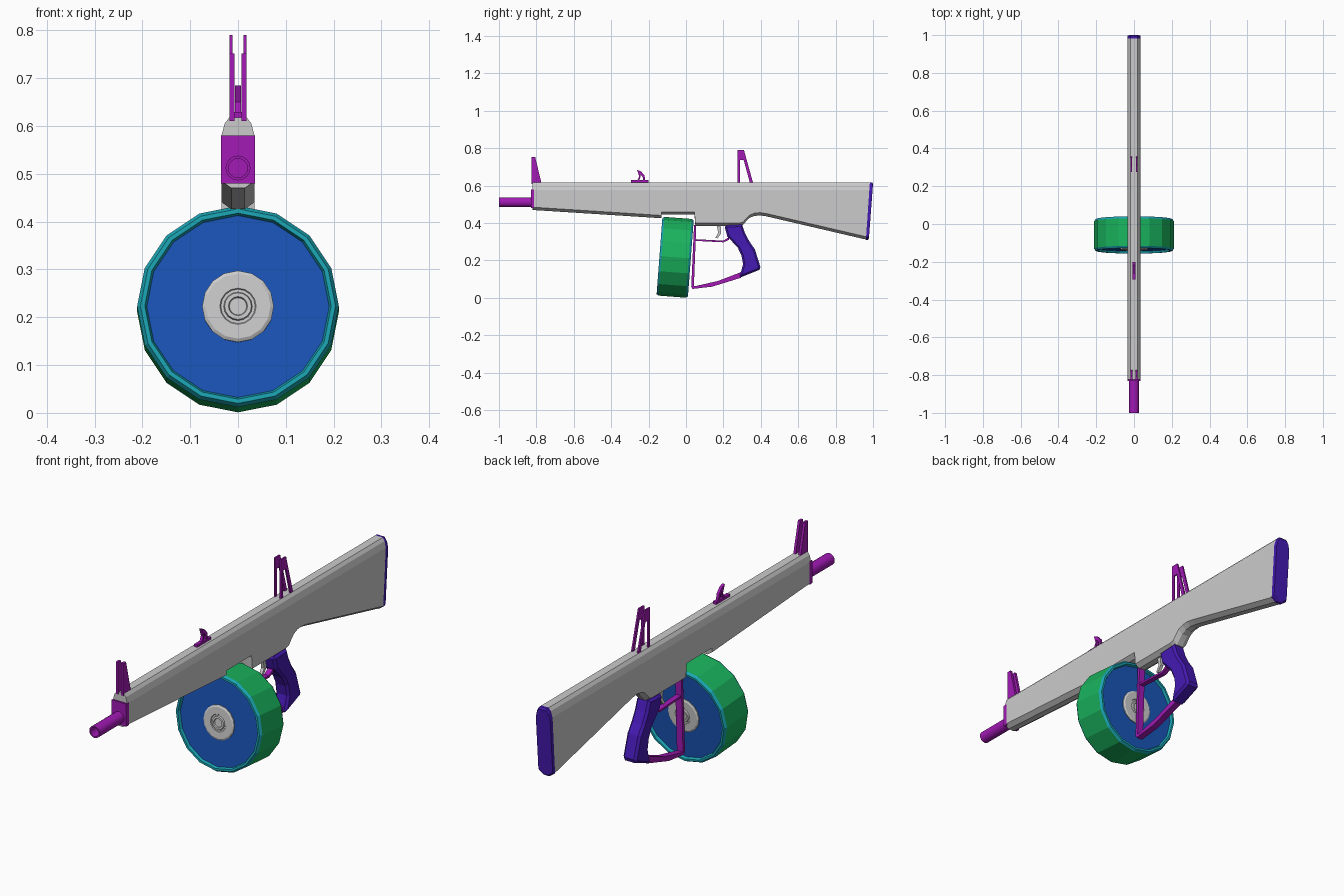
import bpy, bmesh, math

if "Cube" in bpy.data.objects:
    bpy.data.objects.remove(bpy.data.objects["Cube"])

COLORS = {"purple": (.36, .01, .46, 1), "green": (.01, .45, .11, 1), "teal": (.01, .37, .45, 1),
          "blue": (.01, .09, .48, 1), "indigo": (.06, .01, .45, 1)}
MATS = {}
for cname, col in COLORS.items():
    MATS[cname] = bpy.data.materials.new(cname)
    MATS[cname].diffuse_color = col


def finish(name, bm, color=None):
    bmesh.ops.remove_doubles(bm, verts=bm.verts, dist=1e-5)
    bmesh.ops.recalc_face_normals(bm, faces=bm.faces)
    me = bpy.data.meshes.new(name)
    bm.to_mesh(me)
    bm.free()
    ob = bpy.data.objects.new(name, me)
    bpy.context.collection.objects.link(ob)
    if color:
        me.materials.append(MATS[color])
    return ob


def loft(name, rings, color=None, closed=False):
    """Skin rings of points; capped ends, or closed into a loop."""
    bm = bmesh.new()
    vs = [[bm.verts.new(p) for p in r] for r in rings]
    n = len(vs[0])
    for a, b in zip(vs, vs[1:] + (vs[:1] if closed else [])):
        for i in range(n):
            bm.faces.new((a[i], a[(i + 1) % n], b[(i + 1) % n], b[i]))
    if not closed:
        bm.faces.new(vs[0])
        bm.faces.new(vs[-1])
    return finish(name, bm, color)


def prism(name, poly, x0, x1, color=None, bevel=0):
    """Side outline of (y, z) points pulled across x."""
    ob = loft(name, [[(x, y, z) for y, z in poly] for x in (x0, x1)], color)
    if bevel:
        m = ob.modifiers.new("bevel", "BEVEL")
        m.width, m.segments = bevel, 2
        m.limit_method, m.angle_limit = "ANGLE", math.radians(65)
    return ob


def lathe(name, prof, color=None, seg=16, loc=(0, 0, 0), tilt=0):
    """Closed (radius, y) profile spun about the y axis."""
    rings = []
    for i in range(seg):
        a = 2 * math.pi * i / seg
        rings.append([(r * math.cos(a), t, r * math.sin(a)) for r, t in prof])
    ob = loft(name, rings, color, closed=True)
    ob.location = loc
    ob.rotation_euler.x = tilt
    return ob


def section(yt, yb, zb, top=.618):
    """Stock cross-section: rounded top, chamfered bottom."""
    half = [(.018, top), (.028, top - .013), (.035, top - .04), (.035, zb + .015), (.014, zb)]
    pts = half + [(-x, z) for x, z in reversed(half)]
    return [(x, yt + (yb - yt) * (top - z) / (top - zb), z) for x, z in pts]


# Body and stock in one piece: (y, bottom z)
stations = [(-.822, .47), (-.132, .426), (-.13, .445), (.045, .445), (.05, .385), (.285, .385),
            (.305, .39), (.32, .408), (.34, .428), (.365, .438), (.395, .441), (.43, .436)]
loft("body", [section(y, y, z) for y, z in stations] + [section(.983, .962, .312)])

# Butt plate
loft("butt_plate", [section(.983, .962, .31), section(.994, .972, .31), section(1.0, .978, .318, .61)], "indigo")

# Front cap and hollow barrel
prism("front_cap", [(-.83, .48), (-.83, .58), (-.812, .58), (-.812, .48)], -.0355, .0355, "purple")
barrel = lathe("barrel", [(.026, -1), (.026, -.82), (.02, -.82), (.02, -1)], "purple", loc=(0, 0, .512))
for p in barrel.data.polygons:
    p.use_smooth = abs(p.normal.y) < .5

# Paired sights
front_sight = [(-.826, .61), (-.826, .752), (-.806, .752), (-.772, .61)]
rear_sight = [(.275, .61), (.275, .79), (.31, .79), (.36, .61),
              (.343, .61), (.308, .738), (.288, .738), (.288, .61)]
for side, s in (("left", -1), ("right", 1)):
    prism("front_sight_" + side, front_sight, s * .007, s * .018, "purple")
    prism("rear_sight_" + side, rear_sight, s * .011, s * .018, "purple")

# Top handle: base and hooked loop
prism("handle_base", [(-.295, .61), (-.295, .629), (-.2, .629), (-.2, .61)], -.008, .008, "purple")
prism("handle_hook", [(-.265, .62), (-.25, .65), (-.262, .685), (-.24, .676), (-.222, .655), (-.216, .62),
                      (-.227, .62), (-.232, .648), (-.246, .662), (-.242, .65), (-.254, .62)],
      -.006, .006, "purple")

# Pistol grip
prism("grip", [(.205, .387), (.3, .392), (.316, .345), (.34, .3), (.368, .26), (.398, .165), (.393, .15),
               (.285, .107), (.305, .18), (.297, .225), (.277, .268), (.22, .33)],
      -.033, .033, "indigo")
bv = bpy.data.objects["grip"].modifiers.new("bevel", "BEVEL")
bv.width, bv.segments = .01, 1
bv.limit_method, bv.angle_limit = "ANGLE", math.radians(75)

# Hand guard: front post, lower bar, trigger guard bar
prism("guard_post", [(.043, .39), (.055, .39), (.042, .058), (.028, .058)], -.015, .015, "purple")
prism("guard_lower_bar", [(.028, .06), (.05, .063), (.17, .09), (.295, .138), (.295, .108), (.14, .06), (.035, .048)],
      -.015, .015, "purple")
prism("trigger_guard", [(.045, .314), (.2, .306), (.23, .325), (.23, .31), (.2, .297), (.045, .305)],
      -.012, .012, "purple")

# Trigger
prism("trigger", [(.165, .39), (.185, .39), (.188, .345), (.168, .318), (.157, .322), (.172, .348)], -.007, .007)

# Drum magazine, tilted slightly
place = dict(loc=(0, -.058, .217), tilt=-.075)
lathe("drum_shell", [(.211, -.073), (.211, .073), (.195, .073), (.195, -.073)], "green", **place)
for side, s in (("front", -1), ("back", 1)):
    def mirrored(prof):
        return [(r, s * t) for r, t in prof]
    lathe("drum_rim_" + side, mirrored([(.211, .073), (.204, .084), (.195, .084), (.19, .07), (.195, .066)]),
          "teal", **place)
    lathe("drum_face_" + side, mirrored([(0, .06), (.196, .06), (.196, .072), (0, .072)]), "blue", **place)
    lathe("drum_hub_" + side, mirrored([(0, .065), (.075, .065), (.075, .076), (.068, .08), (.038, .08), (.036, .077),
                                        (.03, .077), (.028, .084), (.02, .084), (.018, .078), (0, .078)]), **place)

for m in bpy.data.materials:
    if m.users and not m.is_grease_pencil:
        m.use_nodes = True
        m.node_tree.nodes["Principled BSDF"].inputs["Base Color"].default_value = m.diffuse_color
